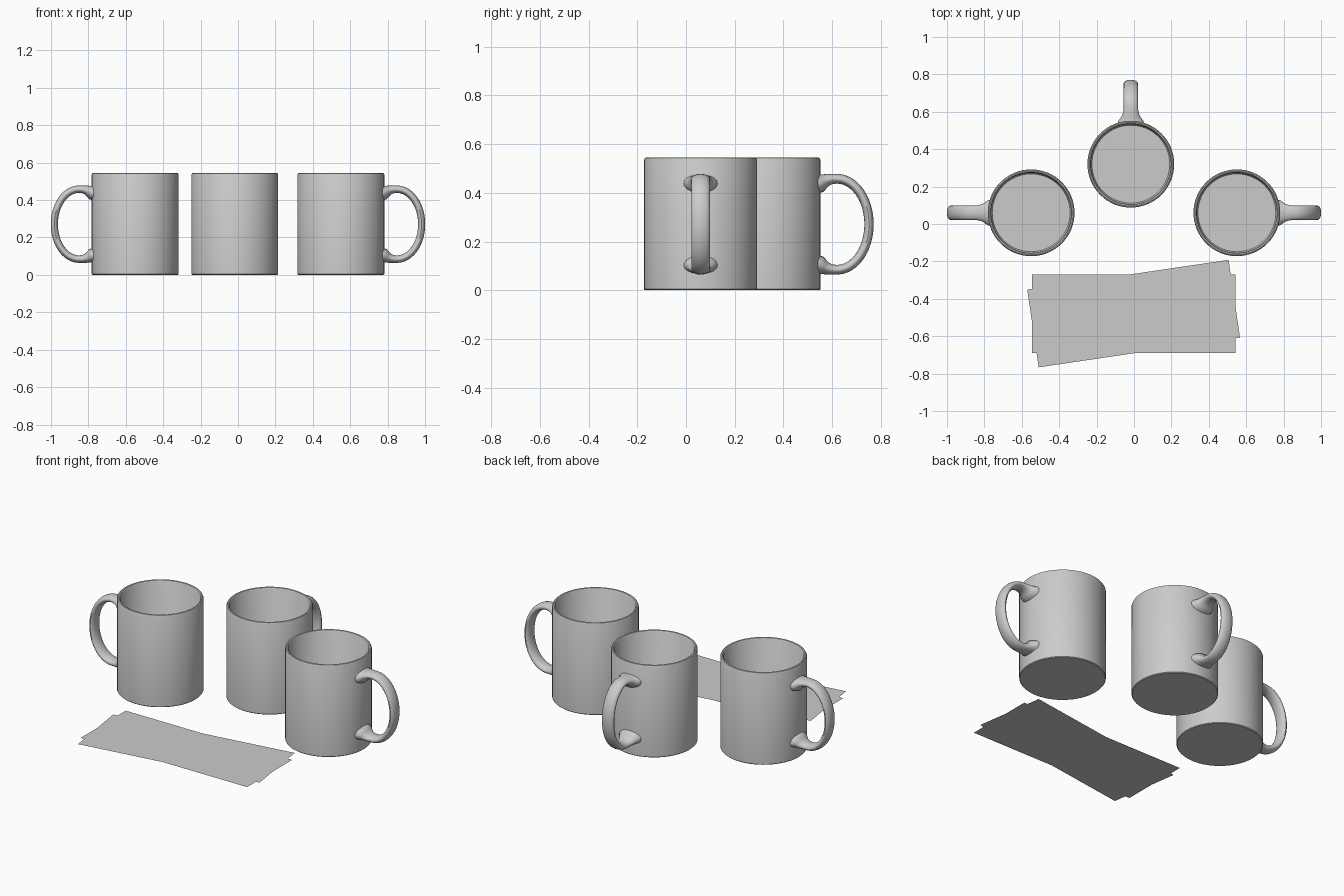
import bpy, bmesh, math
from mathutils import Matrix, Vector

if "Cube" in bpy.data.objects:
    bpy.data.objects.remove(bpy.data.objects["Cube"])

SIDES = 64


def finish(bm, name, matrix, smooth=True):
    bmesh.ops.recalc_face_normals(bm, faces=bm.faces)
    mesh = bpy.data.meshes.new(name)
    bm.to_mesh(mesh)
    bm.free()
    obj = bpy.data.objects.new(name, mesh)
    bpy.context.collection.objects.link(obj)
    obj.matrix_world = matrix
    if smooth:
        bpy.ops.object.select_all(action='DESELECT')
        obj.select_set(True)
        bpy.context.view_layer.objects.active = obj
        bpy.ops.object.shade_smooth_by_angle(angle=math.radians(35))
    return obj


def skin(bm, rings):
    # Bridge consecutive rings with quads and cap both ends
    loops = [[bm.verts.new(p) for p in ring] for ring in rings]
    n = len(loops[0])
    for a, b in zip(loops, loops[1:]):
        for i in range(n):
            j = (i + 1) % n
            bm.faces.new((a[i], a[j], b[j], b[i]))
    bm.faces.new(loops[0])
    bm.faces.new(loops[-1])


def mug_body(name, matrix):
    # Outside wall, rounded rim, inside wall, floor
    profile = [(0.228, 0), (0.232, 0.004), (0.232, 0.537), (0.229, 0.543),
               (0.224, 0.545), (0.218, 0.543), (0.214, 0.537),
               (0.214, 0.04), (0.208, 0.03)]
    rings = [[(r * math.cos(t), r * math.sin(t), z)
              for t in (math.tau * i / SIDES for i in range(SIDES))]
             for r, z in profile]
    bm = bmesh.new()
    skin(bm, rings)
    return finish(bm, name, matrix)


def mug_handle(name, matrix):
    # Each station: x, z, half width, half thickness
    top = [(0.220, 0.439, 0.070, 0.042), (0.234, 0.441, 0.066, 0.038),
           (0.245, 0.447, 0.056, 0.031), (0.260, 0.453, 0.047, 0.025),
           (0.280, 0.457, 0.041, 0.021)]
    arc = []
    for i in range(25):
        t = math.pi / 2 - math.pi * i / 24
        arc.append((0.300 + 0.132 * math.cos(t), 0.271 + 0.187 * math.sin(t),
                    0.038, 0.020 - 0.001 * math.cos(t)))
    bottom = [(x, 0.542 - z, w, h) for x, z, w, h in reversed(top)]
    path = top + arc + bottom
    rings = []
    for i, (x, z, w, h) in enumerate(path):
        a, b = path[max(i - 1, 0)], path[min(i + 1, len(path) - 1)]
        tangent = Vector((b[0] - a[0], 0, b[1] - a[1])).normalized()
        if i in (0, len(path) - 1):
            tangent = Vector((1 if i == 0 else -1, 0, 0))
        normal = Vector((-tangent.z, 0, tangent.x))
        ring = []
        for k in range(20):
            t = math.tau * k / 20
            ring.append(Vector((x, 0, z)) + normal * h * math.sin(t)
                        + Vector((0, w * math.cos(t), 0)))
        rings.append(ring)
    bm = bmesh.new()
    skin(bm, rings)
    return finish(bm, name, matrix)


def sheet(name, z, angle):
    bm = bmesh.new()
    bmesh.ops.create_grid(bm, x_segments=1, y_segments=1, size=0.5)
    bmesh.ops.scale(bm, vec=(1.088, 0.42, 1), verts=bm.verts)
    matrix = Matrix.Translation((-0.002, -0.479, z)) @ Matrix.Rotation(math.radians(angle), 4, 'Z')
    return finish(bm, name, matrix, smooth=False)


# Three mugs with handles pointing outwards
for label, x, y, angle in (("left", -0.55, 0.06, 180),
                           ("back", -0.017, 0.32, 90),
                           ("right", 0.55, 0.06, 0)):
    place = Matrix.Translation((x, y, 0)) @ Matrix.Rotation(math.radians(angle), 4, 'Z')
    mug_body(label + "_mug_body", place)
    mug_handle(label + "_mug_handle", place)

# Two flat sheets, the upper one turned slightly
sheet("lower_sheet", 0.0, 0)
sheet("upper_sheet", 0.002, 8.4)
